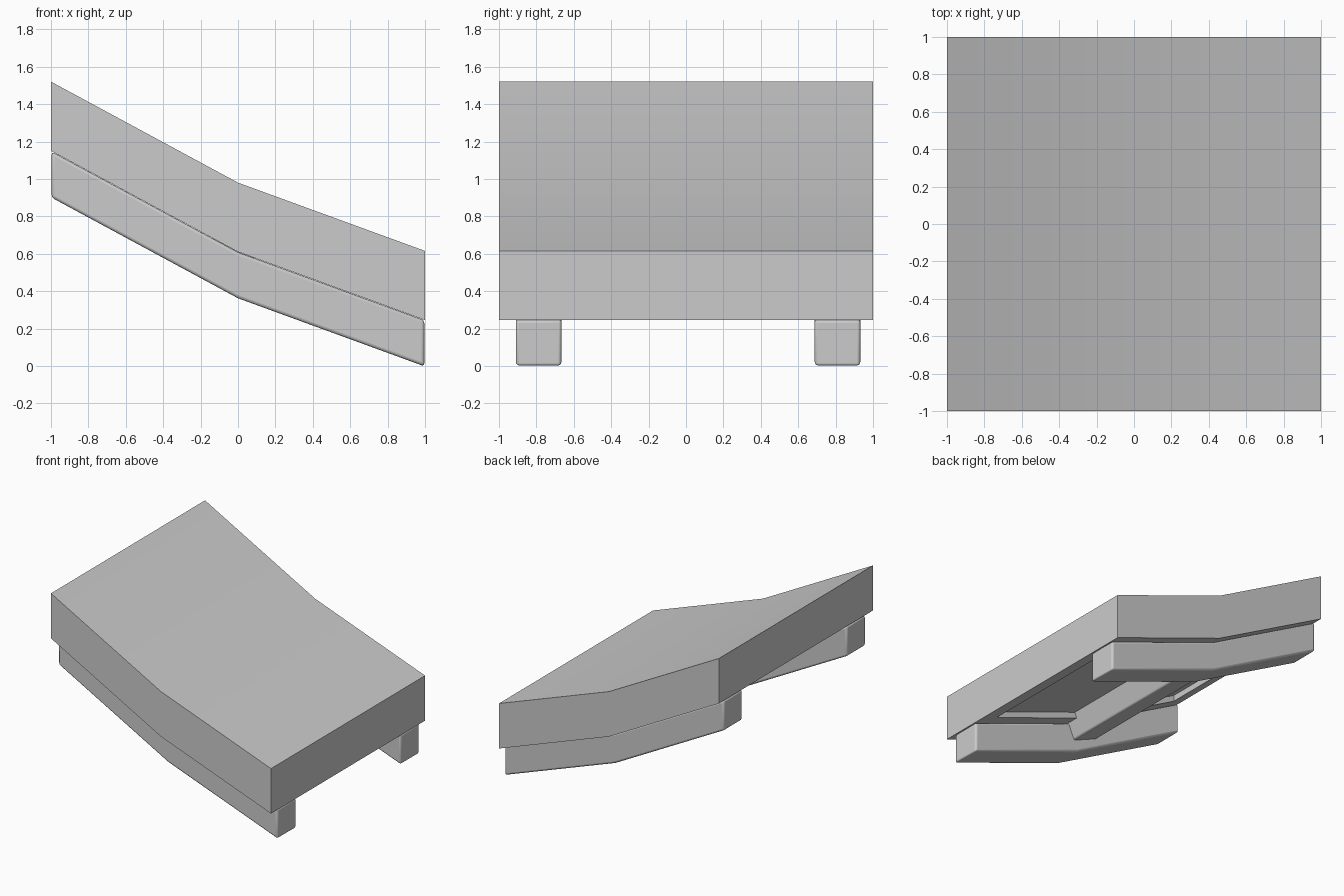
import bpy
import bmesh
import math

if "Cube" in bpy.data.objects:
    bpy.data.objects.remove(bpy.data.objects["Cube"], do_unlink=True)

grey = bpy.data.materials.new("plain grey")
grey.use_nodes = True
colour = (0.6, 0.6, 0.6, 1)
grey.diffuse_color = colour
grey.node_tree.nodes["Principled BSDF"].inputs["Base Color"].default_value = colour


def slope(x):
    """Height of the slab underside: steeper on the high side of the bend."""
    return 0.61 - (0.54 if x < 0 else 0.365) * x


def bent_block(name, half_x, y0, y1, low, high):
    """Block following the bent slope, from low to high above it."""
    xs = (-half_x, 0, half_x)
    bm = bmesh.new()
    rings = []
    for x in xs:
        corners = ((y0, low), (y1, low), (y1, high), (y0, high))
        rings.append([bm.verts.new((x, y, slope(x) + h)) for y, h in corners])
    for a, b in zip(rings, rings[1:]):
        for i in range(4):
            j = (i + 1) % 4
            bm.faces.new((a[i], a[j], b[j], b[i]))
    bm.faces.new(rings[0])
    bm.faces.new(rings[-1])
    bmesh.ops.recalc_face_normals(bm, faces=bm.faces)
    mesh = bpy.data.meshes.new(name)
    bm.to_mesh(mesh)
    bm.free()
    mesh.materials.append(grey)
    obj = bpy.data.objects.new(name, mesh)
    bpy.context.collection.objects.link(obj)
    return obj


def finish(obj, bevel=0):
    """Soften the hard edges and smooth the shallow bend."""
    if bevel:
        mod = obj.modifiers.new("soft edges", "BEVEL")
        mod.width = bevel
        mod.segments = 3
        mod.limit_method = "ANGLE"
        mod.angle_limit = math.radians(40)
    bpy.ops.object.select_all(action="DESELECT")
    obj.select_set(True)
    bpy.context.view_layer.objects.active = obj
    bpy.ops.object.shade_smooth_by_angle(angle=math.radians(35))


# Bent slab with a shallow recess underneath
slab = bent_block("slab", 1, -1, 1, 0, 0.37)
cutter = bent_block("recess_cutter", 0.87, -0.57, 0.57, -0.05, 0.05)
cutter.hide_render = True
cut = slab.modifiers.new("recess", "BOOLEAN")
cut.object = cutter
cut.solver = "EXACT"
bpy.context.view_layer.objects.active = slab
bpy.ops.object.modifier_apply(modifier=cut.name)
bpy.data.objects.remove(cutter, do_unlink=True)
finish(slab)

# Two long rails under the slab
for name, y in (("front_rail", -0.788), ("back_rail", 0.81)):
    rail = bent_block(name, 0.996, y - 0.122, y + 0.122, -0.248, -0.002)
    finish(rail, 0.016)

# Cross beam between the rails, tilted to the mean slope at the bend
bpy.ops.mesh.primitive_cube_add(size=1, location=(-0.035, 0.011, 0.61),
                                rotation=(0, math.radians(23), 0))
beam = bpy.context.object
beam.name = "cross_beam"
beam.scale = (0.245, 1.4, 0.245)
bpy.ops.object.transform_apply(location=False, rotation=True, scale=True)
beam.data.materials.append(grey)
finish(beam, 0.016)
